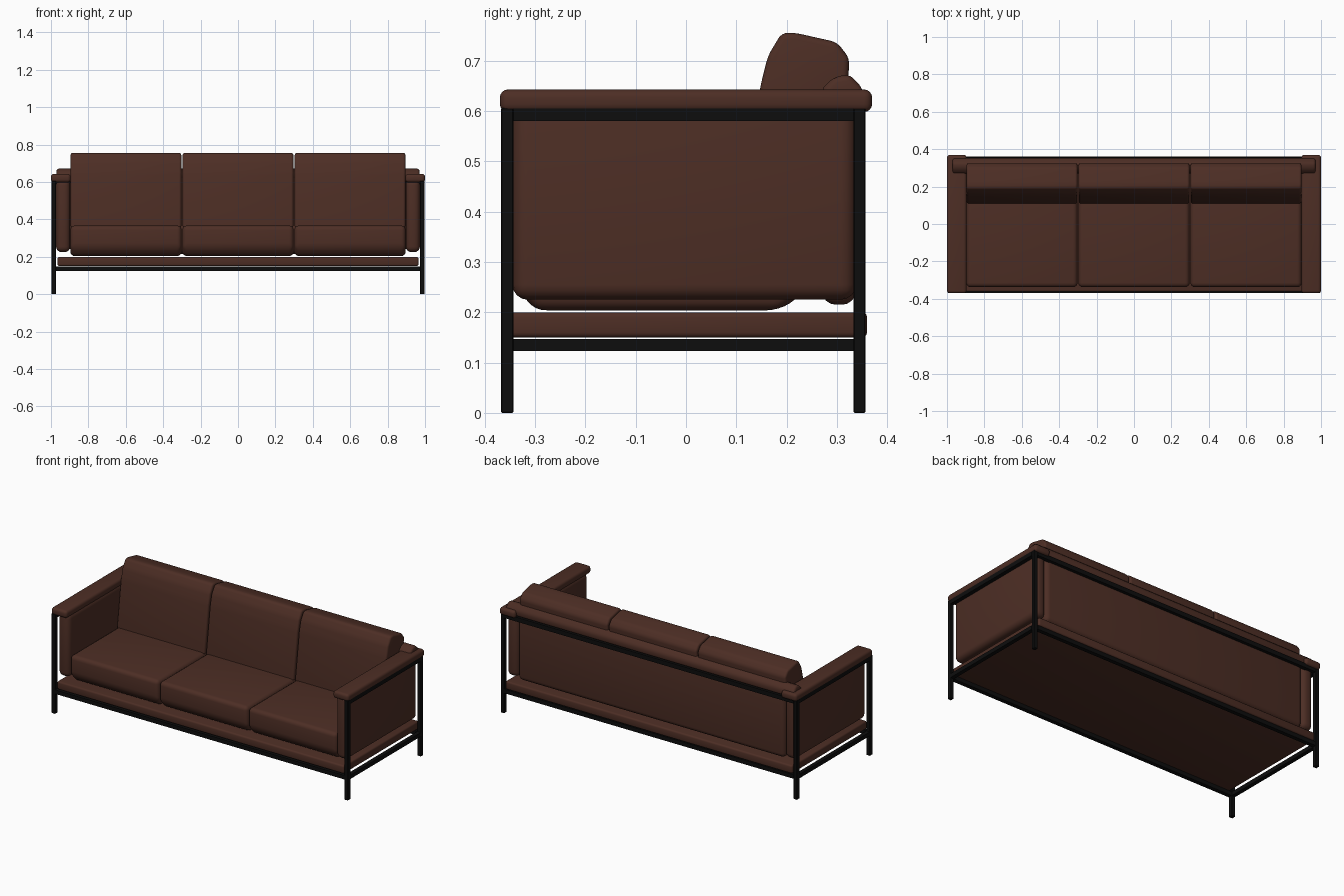
import bpy, bmesh, math

if "Cube" in bpy.data.objects:
    bpy.data.objects.remove(bpy.data.objects["Cube"])


def material(name, color):
    m = bpy.data.materials.new(name)
    m.diffuse_color = (*color, 1)
    m.use_nodes = True
    m.node_tree.nodes["Principled BSDF"].inputs["Base Color"].default_value = m.diffuse_color
    return m


LEATHER = material("brown leather", (0.074, 0.027, 0.018))
METAL = material("black metal", (0.004, 0.004, 0.004))


def prism(name, profile, x0, x1, mat, bevel, segments=4):
    """Extrude a (y, z) profile from x0 to x1 and round its edges."""
    bm = bmesh.new()
    a = [bm.verts.new((x0, y, z)) for y, z in profile]
    b = [bm.verts.new((x1, y, z)) for y, z in profile]
    n = len(profile)
    bm.faces.new(a)
    bm.faces.new(b[::-1])
    for i in range(n):
        j = (i + 1) % n
        bm.faces.new((a[i], b[i], b[j], a[j]))
    bmesh.ops.recalc_face_normals(bm, faces=bm.faces)
    if bevel:
        bmesh.ops.bevel(bm, geom=list(bm.edges), offset=bevel, segments=segments,
                        profile=0.5, affect='EDGES', clamp_overlap=True)
    me = bpy.data.meshes.new(name)
    bm.to_mesh(me)
    bm.free()
    ob = bpy.data.objects.new(name, me)
    bpy.context.collection.objects.link(ob)
    me.materials.append(mat)
    bpy.ops.object.select_all(action='DESELECT')
    ob.select_set(True)
    bpy.context.view_layer.objects.active = ob
    bpy.ops.object.shade_smooth_by_angle(angle=math.radians(35))
    return ob


def box(name, x, y, z, mat, bevel=0.0, segments=4):
    prof = [(y[0], z[0]), (y[1], z[0]), (y[1], z[1]), (y[0], z[1])]
    return prism(name, prof, x[0], x[1], mat, bevel, segments)


FRONT, BACK = (-0.368, -0.343), (0.333, 0.357)
LOW, HIGH = (0.123, 0.147), (0.58, 0.606)

# Metal frame: legs and side rails, mirrored left and right
for side, s in (("left", -1), ("right", 1)):
    fx = sorted((s * 0.973, s * 0.997))
    for end, y in (("front", FRONT), ("back", BACK)):
        box(f"{side}_{end}_leg", fx, y, (0, 0.606), METAL, 0.002, 1)
    for level, z in (("lower", LOW), ("upper", HIGH)):
        box(f"{side}_{level}_rail", fx, (FRONT[1], BACK[0]), z, METAL)
    # Upholstered arm panel and the pad on top of it
    box(f"{side}_arm_panel", sorted((s * 0.897, s * 0.973)),
        (-0.345, 0.338), (0.225, 0.612), LEATHER, 0.03)
    box(f"{side}_arm_pad", sorted((s * 0.895, s * 1.0)),
        (-0.37, 0.37), (0.598, 0.643), LEATHER, 0.016)

# Long rails
for name, y, z in (("front_lower_rail", FRONT, LOW), ("back_lower_rail", BACK, LOW),
                   ("back_upper_rail", BACK, HIGH)):
    box(name, (-0.973, 0.973), y, z, METAL)

# Padded base platform
box("base_platform", (-0.965, 0.965), (-0.362, 0.36), (0.15, 0.2), LEATHER, 0.01, 3)

# Back panel and its top roll
box("back_panel", (-0.897, 0.897), (0.27, 0.338), (0.215, 0.65), LEATHER, 0.028)
prism("back_top_pad", [(0.27, 0.61), (0.352, 0.607), (0.352, 0.645), (0.325, 0.673),
                       (0.295, 0.668), (0.27, 0.645)], -0.97, 0.97, LEATHER, 0.012, 3)

# Seat and back cushions
seat = [(-0.338, 0.25), (-0.3, 0.204), (0.185, 0.204), (0.225, 0.23),
        (0.275, 0.30), (0.275, 0.367), (-0.338, 0.367)]
rest = [(0.108, 0.355), (0.148, 0.65), (0.163, 0.71), (0.19, 0.755), (0.215, 0.756),
        (0.30, 0.737), (0.325, 0.705), (0.322, 0.655), (0.285, 0.355)]
for i, name in enumerate(("left", "middle", "right")):
    c = (i - 1) * 0.599
    prism(f"{name}_seat_cushion", seat, c - 0.297, c + 0.297, LEATHER, 0.028)
    prism(f"{name}_back_cushion", rest, c - 0.296, c + 0.296, LEATHER, 0.02)
